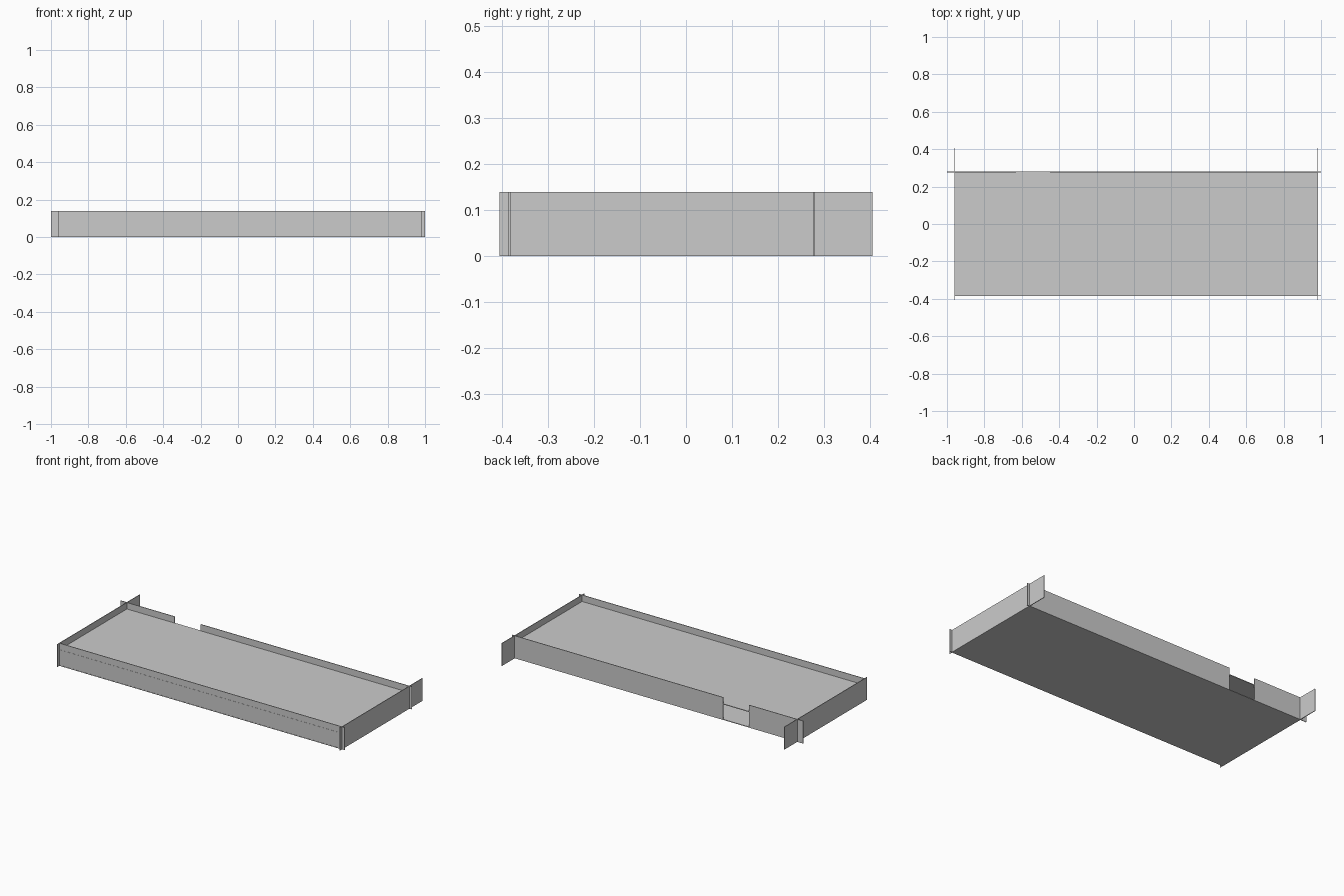
import bpy

if "Cube" in bpy.data.objects:
    bpy.data.objects.remove(bpy.data.objects["Cube"])

T = 0.004   # board thickness
H = 0.14    # wall height


def board(name, x0, x1, y0, y1, z0, z1):
    bpy.ops.mesh.primitive_cube_add(
        size=1, location=((x0 + x1) / 2, (y0 + y1) / 2, (z0 + z1) / 2))
    ob = bpy.context.object
    ob.name = name
    ob.scale = (x1 - x0, y1 - y0, z1 - z0)
    bpy.ops.object.transform_apply(location=False, rotation=False, scale=True)
    return ob


XL, XR = -0.958, 0.982    # side wall centres
YF, YB = -0.383, 0.278    # front and back wall centres

# side walls, running past the front and back
for name, x in (("left_wall", XL), ("right_wall", XR)):
    board(name, x - T / 2, x + T / 2, -0.405, 0.405, 0, H)

# front wall
board("front_wall", XL, 1.0, YF - T / 2, YF + T / 2, 0, H)

# back wall in two pieces with a doorway gap between
board("back_wall_short", -1.0, -0.63, YB - T / 2, YB + T / 2, 0, H)
board("back_wall_long", -0.45, 1.0, YB - T / 2, YB + T / 2, 0, H)

# lower and upper decks, their front edge just proud of the front wall
for name, z in (("bottom_deck", 0.0), ("upper_deck", 0.096)):
    board(name, XL, XR, YF - T / 2 - 0.001, YB + T / 2 - 0.0005, z, z + T)
